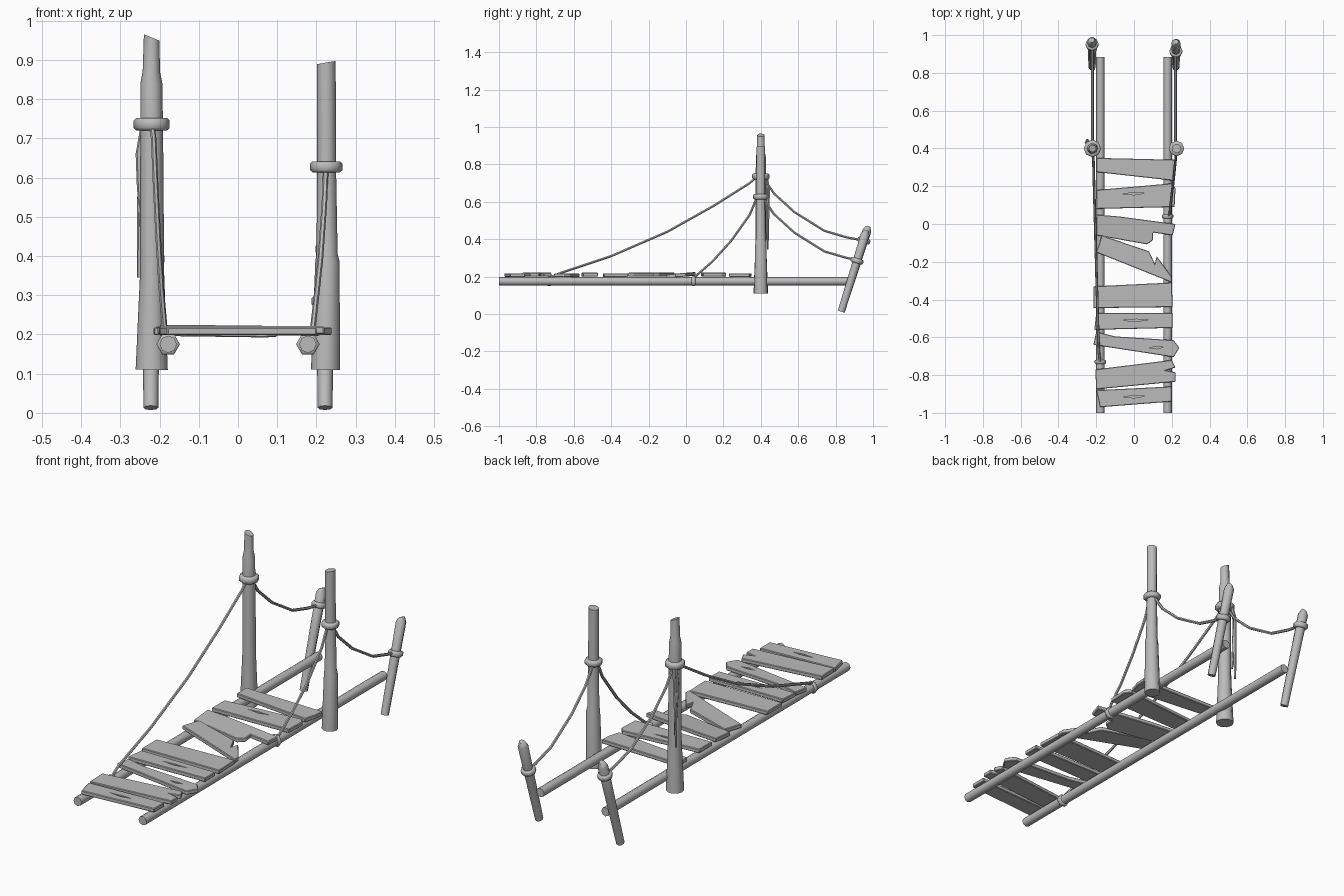
import bpy, bmesh, math
from mathutils import Vector

cube = bpy.data.objects.get("Cube")
if cube:
    bpy.data.objects.remove(cube, do_unlink=True)

wood = bpy.data.materials.new("weathered_grey")
wood.use_nodes = True
GREY = (0.5, 0.5, 0.5, 1)
wood.diffuse_color = GREY
wood.node_tree.nodes["Principled BSDF"].inputs["Base Color"].default_value = GREY


def finish(name, bm, smooth):
    bmesh.ops.recalc_face_normals(bm, faces=bm.faces[:])
    mesh = bpy.data.meshes.new(name)
    bm.to_mesh(mesh)
    bm.free()
    mesh.materials.append(wood)
    obj = bpy.data.objects.new(name, mesh)
    bpy.context.collection.objects.link(obj)
    bpy.ops.object.select_all(action='DESELECT')
    obj.select_set(True)
    bpy.context.view_layer.objects.active = obj
    if smooth:
        bpy.ops.object.shade_smooth_by_angle(angle=math.radians(50))
    return obj


def tube(name, path, radii, sides=8, slant=0.0):
    """Loft round sections along a path; slant tilts the last section."""
    path = [Vector(p) for p in path]
    bm = bmesh.new()
    rings = []
    for i, p in enumerate(path):
        t = (path[min(i + 1, len(path) - 1)] - path[max(i - 1, 0)]).normalized()
        v = (Vector((1, 0, 0)) - t * t.x).normalized()
        w = t.cross(v)
        r = radii[i] if isinstance(radii, (list, tuple)) else radii
        ring = []
        for k in range(sides):
            a = math.tau * k / sides
            lift = slant * math.cos(a) if i == len(path) - 1 else 0
            ring.append(bm.verts.new(p + (v * math.cos(a) + w * math.sin(a)) * r + t * lift))
        rings.append(ring)
    for a, b in zip(rings, rings[1:]):
        for k in range(sides):
            n = (k + 1) % sides
            bm.faces.new((a[k], a[n], b[n], b[k]))
    bm.faces.new(rings[0])
    bm.faces.new(rings[-1])
    return finish(name, bm, True)


def collar(name, centre, axis, r, width, sides=8):
    """Bevelled rope binding around a pole."""
    c, d = Vector(centre), Vector(axis).normalized() * width / 2
    tube(name, [c - d, c - d * 0.6, c + d * 0.6, c + d], [r * 0.85, r, r, r * 0.85], sides)


def prism(name, outline, z0, z1, tilt=0.0):
    bm = bmesh.new()
    y_mid = sum(p[1] for p in outline) / len(outline)
    face = bm.faces.new([bm.verts.new((x, y, z0 + tilt * (y - y_mid))) for x, y in outline])
    ext = bmesh.ops.extrude_face_region(bm, geom=[face])
    verts = [g for g in ext["geom"] if isinstance(g, bmesh.types.BMVert)]
    bmesh.ops.translate(bm, verts=verts, vec=(0, 0, z1 - z0))
    return finish(name, bm, False)


# Tall and short main posts
tube("right_post",
     [(-.22, .4, .11), (-.219, .4, .35), (-.22, .4, .72), (-.221, .4, .84),
      (-.221, .4, .87), (-.22, .4, .957)],
     [.041, .031, .029, .028, .022, .02], 10, -.008)
tube("left_post",
     [(.223, .4, .11), (.228, .4, .385), (.227, .4, .405), (.226, .4, .62), (.225, .4, .893)],
     [.037, .031, .027, .024, .024], 10, .004)
collar("right_post_binding", (-.22, .4, .736), (0, 0, 1), .046, .032)
collar("left_post_binding", (.225, .4, .627), (0, 0, 1), .041, .028)

# Raking anchor stakes with bindings
for side, s, top_y, top_z, ring_t in (("right", -1, .967, .445, .88), ("left", 1, .958, .425, .66)):
    foot, head = Vector((s * .222, .83, .013)), Vector((s * .222, top_y, top_z))
    tip = head + (head - foot) * .05
    tube(side + "_stake", [foot, foot.lerp(head, .6), head, tip], [.019, .022, .024, .013], 8, .004)
    collar(side + "_stake_binding", foot.lerp(head, ring_t), head - foot, .035, .026)

# Long rails and the rope knots tied to them
for side, s, knot_y in (("right", -1, -.73), ("left", 1, .04)):
    tube(side + "_rail", [(s * .178, -1, .175), (s * .178, 0, .175), (s * .178, .885, .175)], .022, 8)
    collar(side + "_rail_knot", (s * .178, knot_y, .175), (0, 1, 0), .03, .022, 6)

# Slack ropes
tube("right_front_rope",
     [(-.22, .38, .735), (-.215, .34, .7), (-.21, .15, .58), (-.203, -.1, .44),
      (-.195, -.4, .31), (-.187, -.67, .22), (-.18, -.73, .195)], .007, 6)
tube("left_front_rope",
     [(.224, .38, .625), (.22, .34, .53), (.21, .24, .39), (.198, .14, .28),
      (.19, .06, .21), (.182, .04, .19)], .007, 6)
for side, s, drop in (("right", -1, 0), ("left", 1, .11)):
    tube(side + "_back_rope",
         [(s * .22, y, z - drop) for y, z in
          ((.41, .735), (.47, .645), (.58, .545), (.74, .445), (.86, .41), (.94, .395))], .007, 6)
tube("loose_rope_long", [(-.235, .43, .74), (-.246, .442, .67), (-.25, .438, .5), (-.252, .437, .345)],
     [.007, .008, .008, .005], 6)
tube("loose_rope_short", [(-.24, .425, .74), (-.253, .43, .66), (-.25, .43, .58), (-.24, .43, .4)],
     [.007, .008, .008, .005], 6)

# Uneven deck planks, listed from back to front as outlines
planks = [
    [(-.2, .35), (.225, .34), (.222, .29), (.205, .23), (-.2, .275)],
    [(-.2, .18), (.2, .215), (.22, .19), (.215, .09), (-.2, .08)],
    [(-.2, .05), (-.08, .04), (.22, 0), (.205, -.06), (.1, -.045), (.1, -.085), (.07, -.108), (-.2, -.06)],
    [(-.17, -.06), (.08, -.145), (.11, -.21), (.12, -.17), (.2, -.28), (.2, -.31), (0, -.23), (-.2, -.15)],
    [(-.215, -.33), (.2, -.31), (.205, -.44), (-.215, -.445)],
    [(-.2, -.47), (.205, -.47), (.205, -.55), (-.21, -.56)],
    [(-.2, -.57), (-.1, -.595), (.21, -.615), (.24, -.655), (.21, -.705), (-.215, -.64)],
    [(-.205, -.77), (.2, -.72), (.22, -.76), (.17, -.775), (.22, -.785), (.22, -.835), (-.2, -.875)],
    [(-.2, -.88), (.2, -.86), (.2, -.94), (-.18, -.97)],
]
# Split marks: plank index, centre and half length
splits = {1: (0, .16, .06), 5: (.01, -.51, .07), 6: (.12, -.655, .04), 8: (0, -.915, .06)}
for i, outline in enumerate(planks):
    base = .198 + .003 * (i % 2)
    tilt = .08 if i == 2 else 0
    plank = prism(f"plank_{i + 1}", outline, base, base + .02, tilt)
    bevel = plank.modifiers.new("worn_edges", 'BEVEL')
    bevel.width, bevel.segments = .003, 1
    bpy.ops.object.modifier_apply(modifier=bevel.name)
    if i in splits:
        x, y, h = splits[i]
        cutter = prism("split_cutter", [(x - h, y), (x, y - .006), (x + h, y + .004), (x, y + .006)],
                       base + .008, base + .04)
        cut = plank.modifiers.new("split", 'BOOLEAN')
        cut.operation, cut.solver, cut.object = 'DIFFERENCE', 'EXACT', cutter
        bpy.context.view_layer.objects.active = plank
        bpy.ops.object.modifier_apply(modifier=cut.name)
        bpy.data.objects.remove(cutter, do_unlink=True)
